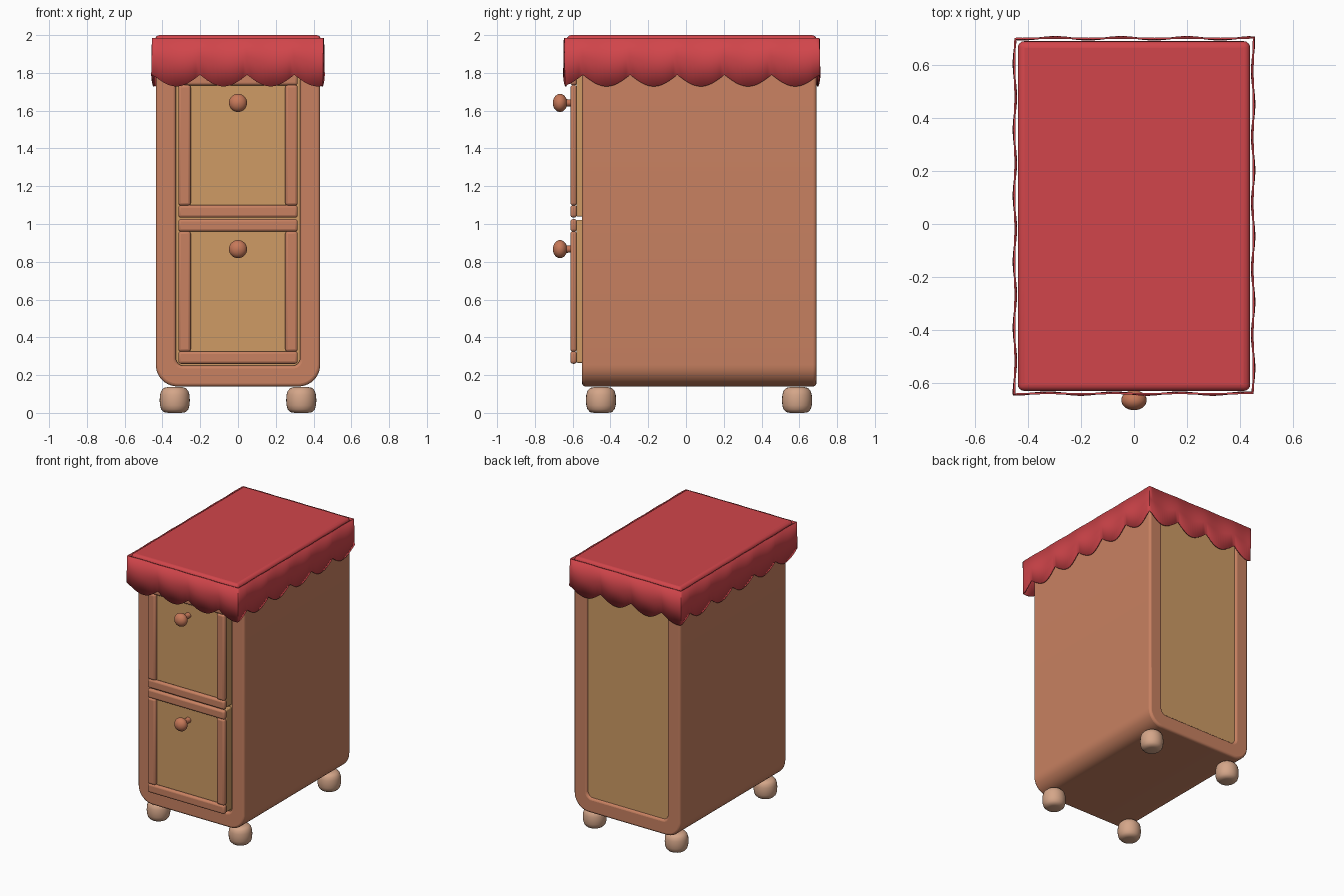
import bpy, bmesh, math
from mathutils import Vector

if "Cube" in bpy.data.objects:
    bpy.data.objects.remove(bpy.data.objects["Cube"], do_unlink=True)


def material(name, r, g, b):
    m = bpy.data.materials.new(name)
    m.use_nodes = True
    m.diffuse_color = (r, g, b, 1)
    m.node_tree.nodes["Principled BSDF"].inputs["Base Color"].default_value = (r, g, b, 1)
    return m


BROWN = material("warm_brown_wood", 0.58, 0.22, 0.12)
TAN = material("golden_wood", 0.62, 0.33, 0.13)
KNOB = material("reddish_wood", 0.57, 0.19, 0.10)
PALE = material("pale_wood", 0.66, 0.38, 0.25)
RED = material("red_cloth", 0.64, 0.06, 0.07)


def finish(name, bm, mat, bevel=0, segments=3, smooth=True):
    bmesh.ops.recalc_face_normals(bm, faces=bm.faces)
    mesh = bpy.data.meshes.new(name)
    bm.to_mesh(mesh)
    bm.free()
    ob = bpy.data.objects.new(name, mesh)
    bpy.context.collection.objects.link(ob)
    mesh.materials.append(mat)
    if bevel:
        mod = ob.modifiers.new("rounded_edges", "BEVEL")
        mod.width, mod.segments = bevel, segments
        mod.limit_method, mod.angle_limit = "ANGLE", math.radians(40)
    if smooth:
        bpy.ops.object.select_all(action="DESELECT")
        ob.select_set(True)
        bpy.context.view_layer.objects.active = ob
        bpy.ops.object.shade_smooth_by_angle(angle=math.radians(40))
    return ob


def box(name, x, y, z, mat, bevel=0, segments=3):
    """Box from (min, max) pairs."""
    bm = bmesh.new()
    bmesh.ops.create_cube(bm, size=1)
    for v in bm.verts:
        v.co = Vector([(a + b) / 2 + c * (b - a) for (a, b), c in zip((x, y, z), v.co)])
    return finish(name, bm, mat, bevel, segments)


def lathe(name, profile, origin, mat, axis="Z", steps=28):
    """Spin (radius, height) points about the z axis, or about the -y axis."""
    bm = bmesh.new()
    rings = []
    for r, h in profile:
        ring = []
        for i in range(steps):
            a = math.tau * i / steps
            c, s = r * math.cos(a), r * math.sin(a)
            p = (c, s, h) if axis == "Z" else (c, -h, s)
            ring.append(bm.verts.new(Vector(p) + Vector(origin)))
        rings.append(ring)
    for lo, hi in zip(rings, rings[1:]):
        for i in range(steps):
            j = (i + 1) % steps
            bm.faces.new((lo[i], lo[j], hi[j], hi[i]))
    bm.faces.new(rings[0])
    bm.faces.new(rings[-1])
    return finish(name, bm, mat)


def outline(half, z0, z1, r_low, r_high, n=10):
    """Rounded rectangle in the xz plane."""
    pts = []
    corners = ((1, z0, r_low, -90), (1, z1, r_high, 0), (-1, z1, r_high, 90), (-1, z0, r_low, 180))
    for sx, z, r, start in corners:
        cx, cz = sx * (half - r), z + (r if z == z0 else -r)
        for i in range(n + 1):
            a = math.radians(start + 90 * i / n)
            pts.append((cx + r * math.cos(a), cz + r * math.sin(a)))
    return pts


# Cabinet shell: a rounded tube open at front and back
FRONT, BACK = -0.55, 0.69
bm = bmesh.new()
outer = outline(0.435, 0.14, 1.93, 0.115, 0.02)
inner = outline(0.328, 0.25, 1.83, 0.04, 0.02)
loops = [[bm.verts.new((x, y, z)) for x, z in pts]
         for pts, y in ((outer, FRONT), (outer, BACK), (inner, BACK), (inner, FRONT))]
for k, loop in enumerate(loops):
    other = loops[(k + 1) % 4]
    for i in range(len(loop)):
        j = (i + 1) % len(loop)
        bm.faces.new((loop[i], loop[j], other[j], other[i]))
finish("cabinet_shell", bm, BROWN, 0.016)

# Recessed panels closing both ends
box("back_panel", (-0.34, 0.34), (0.65, 0.675), (0.235, 1.85), TAN)
box("inner_front_panel", (-0.34, 0.34), (-0.52, -0.50), (0.235, 1.85), TAN)

# Drawers: panel, raised trim and knob
for label, z in (("lower", 0.26), ("upper", 1.034)):
    top = z + 0.766
    box(label + "_drawer_panel", (-0.31, 0.31), (-0.58, -0.51), (z + 0.005, top - 0.005), TAN, 0.006, 2)
    trim = (-0.612, -0.578)
    for part, a, b in (("bottom", z, z + 0.066), ("top", top - 0.066, top)):
        box(f"{label}_drawer_{part}_rail", (-0.316, 0.316), trim, (a, b), BROWN, 0.014)
    for side, s in (("left", 1), ("right", -1)):
        box(f"{label}_drawer_{side}_stile", sorted((s * 0.25, s * 0.316)), trim,
            (z + 0.064, top - 0.064), BROWN, 0.014)
    ball = [(0.048 * math.sin(a), 0.04 - 0.038 * math.cos(a))
            for a in (math.radians(25 + 155 * i / 12) for i in range(12))]
    profile = [(0.026, -0.06), (0.02, -0.045), (0.018, -0.01)] + ball + [(0.002, 0.078)]
    lathe(label + "_drawer_knob", profile, (0, -0.627, z + 0.607), KNOB, axis="Y")

# Stubby rounded feet
foot = [(0.035, 0.005), (0.058, 0.009), (0.072, 0.024), (0.078, 0.045), (0.08, 0.072),
        (0.078, 0.1), (0.072, 0.121), (0.058, 0.137), (0.035, 0.142)]
for side, s in (("left", 1), ("right", -1)):
    for end, y in (("front", -0.45), ("back", 0.588)):
        lathe(f"{end}_{side}_foot", [(r, h - 0.005) for r, h in foot], (s * 0.335, y, 0), PALE)

# Cloth top
box("cloth_top", (-0.44, 0.44), (-0.632, 0.692), (1.88, 2.0), RED, 0.025, 4)

# Scalloped cloth skirt: one continuous wavy band around the top
X, Y0, Y1, LOBES, PER = 0.451, -0.642, 0.703, 18, 12
corners = [Vector((-X, Y0)), Vector((X, Y0)), Vector((X, Y1)), Vector((-X, Y1))]
total = 4 * X + 2 * (Y1 - Y0)
period = total / LOBES
bm = bmesh.new()
columns = []
walked = 0
for k, start in enumerate(corners):
    end = corners[(k + 1) % 4]
    length = (end - start).length
    along = (end - start) / length
    out = Vector((along.y, -along.x))
    first = math.ceil(walked / period * PER - 1e-6)
    last = math.ceil((walked + length) / period * PER - 1e-6)
    stops = [walked] + [i * period / PER for i in range(first, last)
                        if i * period / PER - walked > 0.002]
    for s in stops:
        t = s / period
        wave = 0.005 * math.cos(math.tau * t)
        bottom = 1.79 - 0.062 * abs(math.sin(math.pi * t))
        p = start + along * (s - walked)
        if s == walked:
            before = (start - corners[k - 1]).normalized()
            out_here = out + Vector((before.y, -before.x))
        else:
            out_here = out
        column = []
        for f in (0, 0.5, 1):
            q = p + out_here * wave * (0.3 + 0.7 * f)
            column.append(bm.verts.new((q.x, q.y, 1.985 + (bottom - 1.985) * f)))
        columns.append(column)
    walked += length
for i, a in enumerate(columns):
    b = columns[(i + 1) % len(columns)]
    for r in range(2):
        bm.faces.new((a[r], a[r + 1], b[r + 1], b[r]))
skirt = finish("scalloped_skirt", bm, RED)
solid = skirt.modifiers.new("cloth_thickness", "SOLIDIFY")
solid.thickness, solid.offset = 0.007, 0
